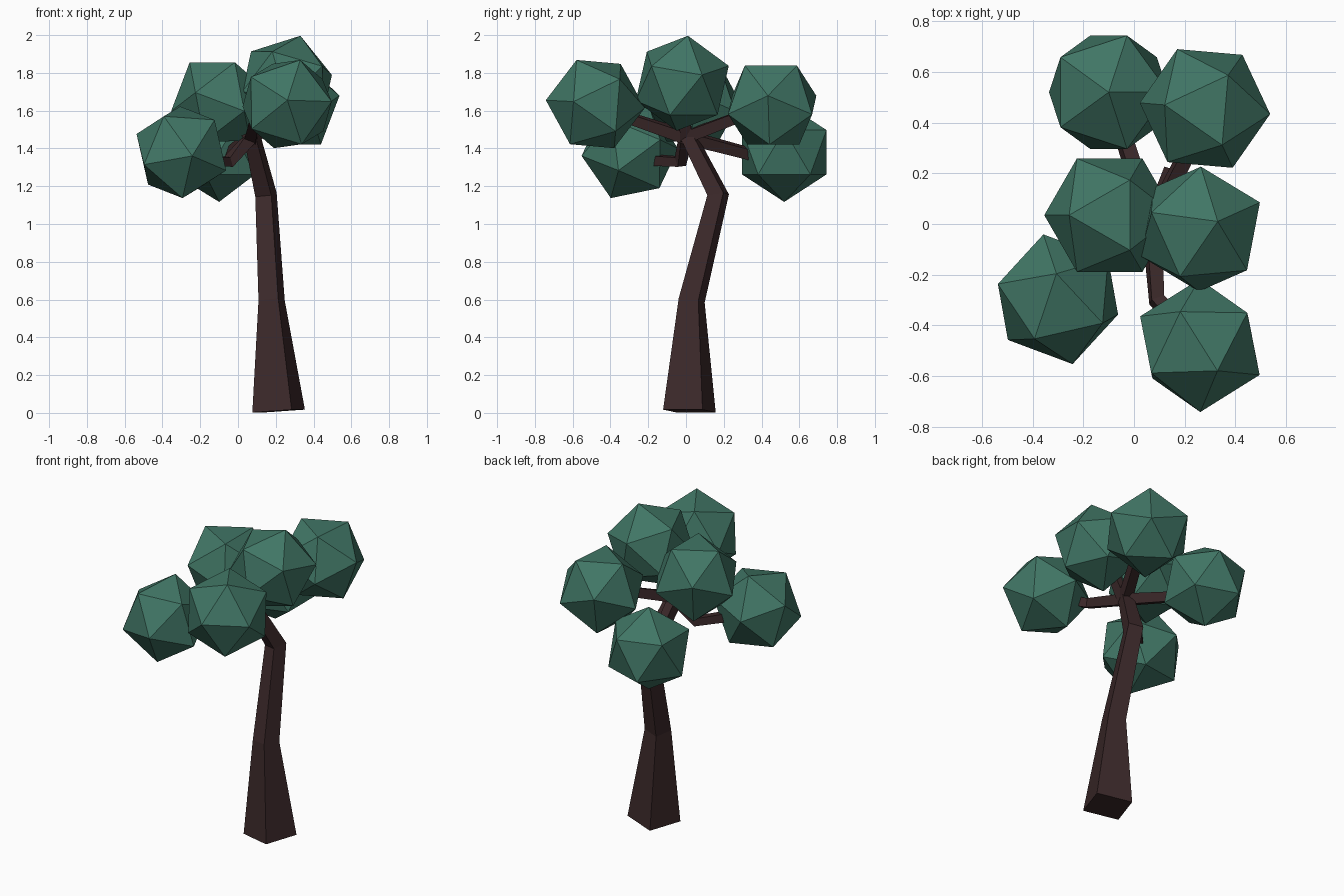
import bpy, bmesh, math
from mathutils import Vector, Matrix

if "Cube" in bpy.data.objects:
    bpy.data.objects.remove(bpy.data.objects["Cube"])


def material(name, color):
    m = bpy.data.materials.new(name)
    m.diffuse_color = (*color, 1)
    m.use_nodes = True
    m.node_tree.nodes["Principled BSDF"].inputs["Base Color"].default_value = m.diffuse_color
    return m


bark = material("bark", (0.045, 0.022, 0.023))
leaf = material("leaf", (0.052, 0.18, 0.13))


def finish(bm, name, mat):
    bmesh.ops.recalc_face_normals(bm, faces=bm.faces)
    mesh = bpy.data.meshes.new(name)
    bm.to_mesh(mesh)
    bm.free()
    mesh.materials.append(mat)
    ob = bpy.data.objects.new(name, mesh)
    bpy.context.collection.objects.link(ob)
    return ob


def square_limb(name, path, halves, side):
    """Square tube along a path, one half-width per point."""
    pts = [Vector(p) for p in path]
    bm = bmesh.new()
    rings = []
    for i, (p, h) in enumerate(zip(pts, halves)):
        t = Vector()
        if i > 0:
            t += (p - pts[i - 1]).normalized()
        if i < len(pts) - 1:
            t += (pts[i + 1] - p).normalized()
        t.normalize()
        s = Vector(side)
        u = (s - t * s.dot(t)).normalized()
        v = t.cross(u)
        rings.append([bm.verts.new(p + u * a * h + v * b * h)
                      for a, b in ((-1, -1), (1, -1), (1, 1), (-1, 1))])
    for a, b in zip(rings, rings[1:]):
        for k in range(4):
            bm.faces.new((a[k], a[(k + 1) % 4], b[(k + 1) % 4], b[k]))
    bm.faces.new(rings[0])
    bm.faces.new(rings[-1])
    return finish(bm, name, bark)


def frame(a, b):
    """Axes from two neighbouring corner directions."""
    a, b = Vector(a).normalized(), Vector(b)
    u = (b - a * b.dot(a)).normalized()
    return Matrix((a, u, a.cross(u))).transposed()


BASE = frame((0, 0, 1), (0.894, 0, 0.447)).transposed()


def leaf_clump(name, center, a, b, radius=0.263):
    """Icosahedron turned so that two adjacent corners point along a and b."""
    bm = bmesh.new()
    bmesh.ops.create_icosphere(bm, subdivisions=1, radius=radius)
    rot = (frame(a, b) @ BASE).to_4x4()
    bm.transform(Matrix.Translation(center) @ rot)
    return finish(bm, name, leaf)


# Bent, tapering trunk
square_limb("trunk",
            [(0.215, 0.018, 0.01), (0.178, 0.03, 0.595),
             (0.148, 0.17, 1.155), (0.075, 0.015, 1.46)],
            [0.11, 0.055, 0.045, 0.034], (0.208, -0.07, 0))

# Branches from the fork to each clump
fork = (0.07, 0.0, 1.46)
branches = {
    "front_branch": [(0.09, -0.30, 1.56), (0.2, -0.42, 1.6)],
    "back_right_branch": [(0.24, 0.34, 1.59)],
    "back_left_branch": [(-0.06, 0.40, 1.355)],
    "front_left_branch": [(-0.05, -0.03, 1.33), (-0.2, -0.2, 1.34)],
    "left_branch": [(-0.06, 0.02, 1.58)],
    "top_branch": [(0.17, -0.01, 1.66)],
}
for name, path in branches.items():
    square_limb(name, [fork] + path, [0.032] + [0.027] * len(path), (0.3, 0.1, 1)
                if name != "top_branch" else (0, 1, 0))

# Faceted leaf clumps: centre and two adjacent corner directions
clumps = {
    "top_leaves": ((0.26, -0.02, 1.745), (0.07, 0.03, 0.25), (0, 0.25, 0.08)),
    "front_leaves": ((0.26, -0.48, 1.635), (0.07, -0.10, 0.235), (0, -0.255, 0.015)),
    "back_right_leaves": ((0.28, 0.456, 1.63), (0.092, 0.132, 0.21), (-0.16, 0.014, 0.21)),
    "back_left_leaves": ((-0.10, 0.52, 1.38), (0, 0, 1), (0.894, 0, 0.447)),
    "left_leaves": ((-0.096, 0.035, 1.647), (-0.161, 0, 0.21), (0.08, 0.139, 0.21)),
    "front_left_leaves": ((-0.30, -0.297, 1.38), (-0.006, 0.10, 0.24), (-0.242, 0.065, 0.107)),
}
for name, args in clumps.items():
    leaf_clump(name, *args)
